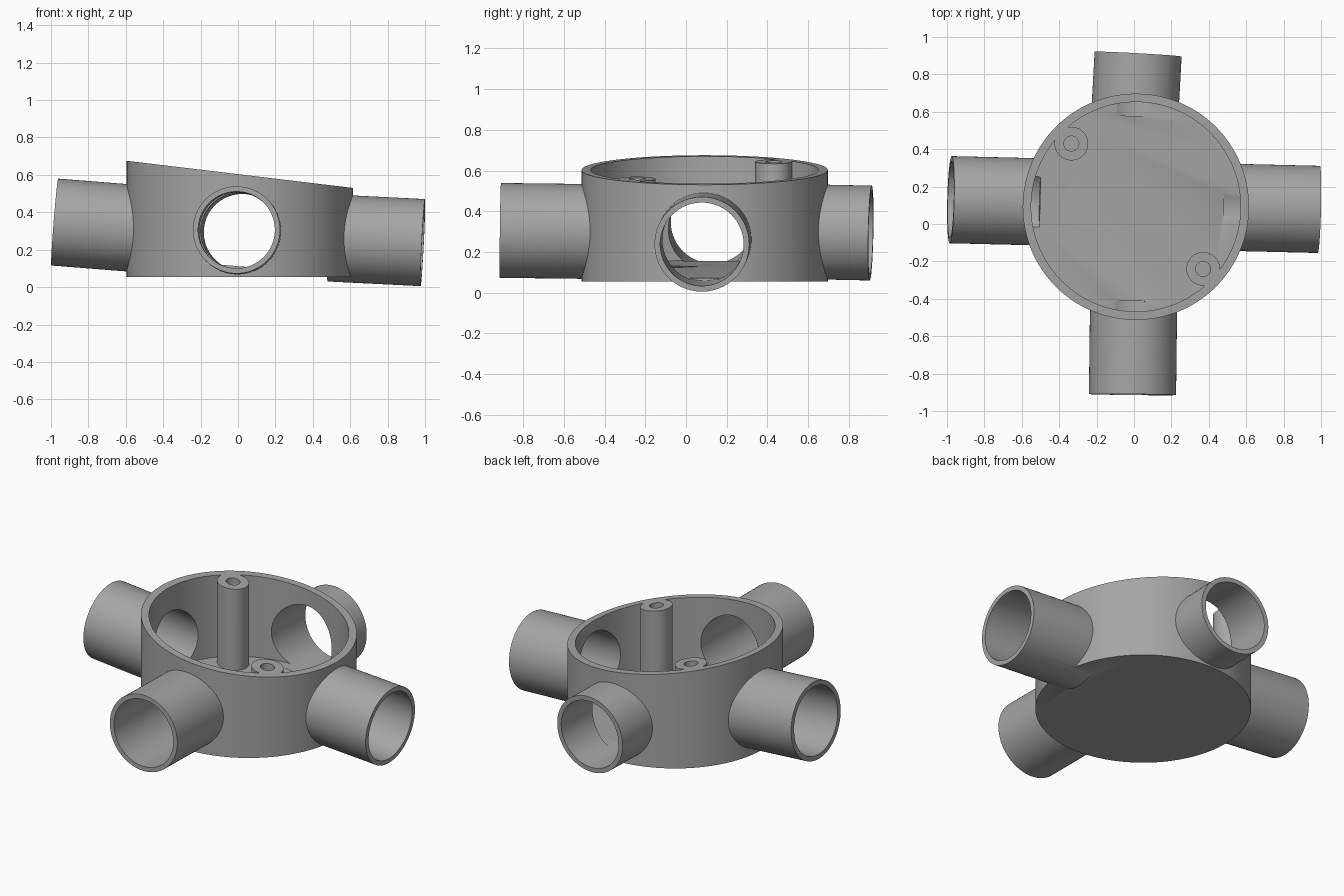
import bpy
import bmesh
from mathutils import Vector

cube = bpy.data.objects.get("Cube")
if cube:
    bpy.data.objects.remove(cube, do_unlink=True)

GREY = (0.38, 0.38, 0.38, 1)
grey = bpy.data.materials.new("plain grey")
grey.use_nodes = True
grey.diffuse_color = GREY
grey.node_tree.nodes["Principled BSDF"].inputs["Base Color"].default_value = GREY

CENTRE = (0.01, 0.092)
BASE = 0.055


def rim(x):
    return 0.604 - 0.12 * x


def floor(x):
    return 0.112 - 0.085 * x


def add_object(name, bm):
    mesh = bpy.data.meshes.new(name)
    bm.to_mesh(mesh)
    bm.free()
    mesh.materials.append(grey)
    obj = bpy.data.objects.new(name, mesh)
    bpy.context.collection.objects.link(obj)
    return obj


def upright(name, centre, radius, low, high, segments=128):
    """Vertical cylinder whose two ends follow sloping planes."""
    bm = bmesh.new()
    bmesh.ops.create_cone(bm, cap_ends=True, segments=segments,
                          radius1=radius, radius2=radius, depth=2)
    for v in bm.verts:
        v.co.x += centre[0]
        v.co.y += centre[1]
        v.co.z = (high if v.co.z > 0 else low)(v.co.x)
    return add_object(name, bm)


def rod(name, start, end, radius):
    """Cylinder between two points."""
    start, end = Vector(start), Vector(end)
    axis = end - start
    bm = bmesh.new()
    bmesh.ops.create_cone(bm, cap_ends=True, segments=96,
                          radius1=radius, radius2=radius, depth=axis.length)
    turn = axis.to_track_quat('Z', 'Y')
    for v in bm.verts:
        v.co = turn @ v.co + (start + end) / 2
    return add_object(name, bm)


def combine(target, other, operation):
    """Apply a boolean and discard the second shape."""
    mod = target.modifiers.new("combine", 'BOOLEAN')
    mod.operation = operation
    mod.solver = 'EXACT'
    mod.object = other
    graph = bpy.context.evaluated_depsgraph_get()
    mesh = bpy.data.meshes.new_from_object(target.evaluated_get(graph))
    target.modifiers.clear()
    target.data = mesh
    bpy.data.objects.remove(other, do_unlink=True)


# Drum with a sloping rim
box = upright("junction_box", CENTRE, 0.605, lambda x: BASE, rim)

# Spouts: outer end, and the point just inside the drum wall
spouts = [
    ((-0.98, 0.13, 0.348), (-0.49, 0.118, 0.309)),
    ((0.988, 0.078, 0.238), (0.49, 0.09, 0.263)),
    ((-0.008, -0.912, 0.306), (-0.002, -0.41, 0.3)),
    ((0.022, 0.908, 0.293), (0.004, 0.58, 0.3)),
]
for outer, inner in spouts:
    combine(box, rod("spout", outer, inner, 0.233), 'UNION')

# Cavity, leaving two screw posts standing against the wall
posts = [(-0.335, 0.43), (0.37, -0.24)]
cavity = upright("cavity", CENTRE, 0.56, floor, lambda x: rim(x) + 0.2)
for centre in posts:
    post = upright("post", centre, 0.09, lambda x: -0.2, lambda x: 1.2, 48)
    combine(cavity, post, 'DIFFERENCE')
combine(box, cavity, 'DIFFERENCE')

# Spout bores
for outer, inner in spouts:
    outer, inner = Vector(outer), Vector(inner)
    beyond = outer + (outer - inner).normalized() * 0.1
    combine(box, rod("bore", beyond, inner, 0.205), 'DIFFERENCE')

# Screw holes
for centre in posts:
    hole = upright("screw_hole", centre, 0.04,
                   lambda x: rim(x) - 0.3, lambda x: rim(x) + 0.1, 32)
    combine(box, hole, 'DIFFERENCE')

# Smooth curved walls, crisp edges
bpy.ops.object.select_all(action='DESELECT')
box.select_set(True)
bpy.context.view_layer.objects.active = box
bpy.ops.object.shade_smooth_by_angle(angle=0.5)
